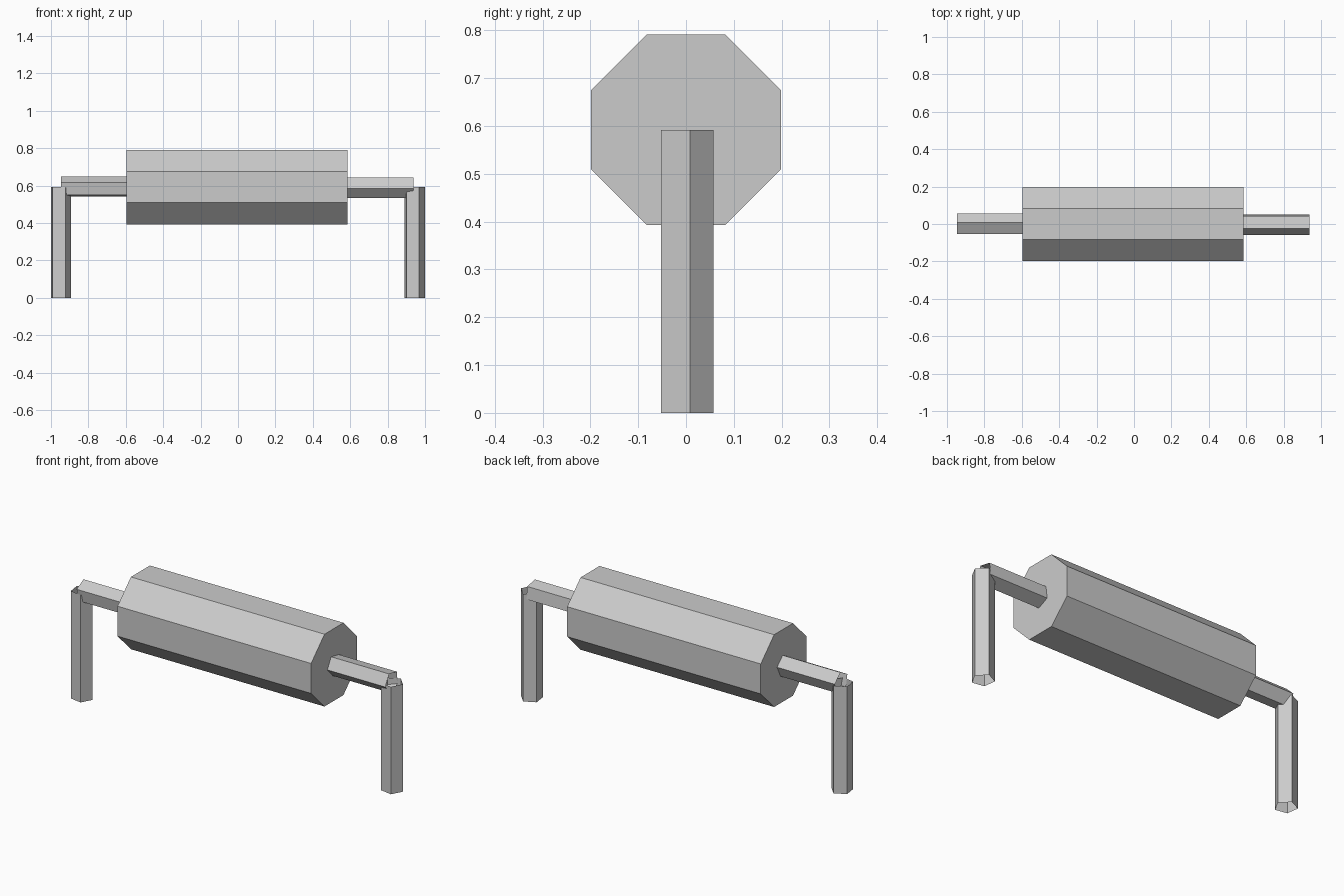
import bpy
import bmesh
from math import cos, sin, radians
from mathutils import Vector

if "Cube" in bpy.data.objects:
    bpy.data.objects.remove(bpy.data.objects["Cube"])

AXLE_Z = 0.592
X, Y, Z = Vector((1, 0, 0)), Vector((0, 1, 0)), Vector((0, 0, 1))


def prism(name, start, axis, length, u, v, sides, radius, angle, capped):
    """Extrude a regular polygon, laid out in the u/v plane, along an axis."""
    bm = bmesh.new()
    ring = []
    for i in range(sides):
        a = radians(angle) + radians(360) * i / sides
        ring.append(bm.verts.new(Vector(start) + radius * (cos(a) * u + sin(a) * v)))
    far = [bm.verts.new(p.co + axis * length) for p in ring]
    for i in range(sides):
        j = (i + 1) % sides
        bm.faces.new((ring[i], ring[j], far[j], far[i]))
    if capped:
        bm.faces.new(ring[::-1])
        bm.faces.new(far)
    mesh = bpy.data.meshes.new(name)
    bm.to_mesh(mesh)
    bm.free()
    obj = bpy.data.objects.new(name, mesh)
    bpy.context.collection.objects.link(obj)
    return obj


# Octagonal drum, closed at both ends
prism("drum", (-0.595, 0, AXLE_Z), X, 1.18, Y, Z, 8, 0.2155, 22.5, True)

# Axle stubs: open five-sided tubes running from the drum to the posts
prism("left_axle", (-0.947, 0, AXLE_Z), X, 0.354, Y, Z, 5, 0.058, 82, False)
prism("right_axle", (0.583, 0, AXLE_Z), X, 0.355, Y, Z, 5, 0.058, 187, False)

# Support posts: open five-sided upright tubes
for name, x in (("left_post", -0.949), ("right_post", 0.9425)):
    prism(name, (x, 0, 0), Z, AXLE_Z, X, Y, 5, 0.058, 8, False)
